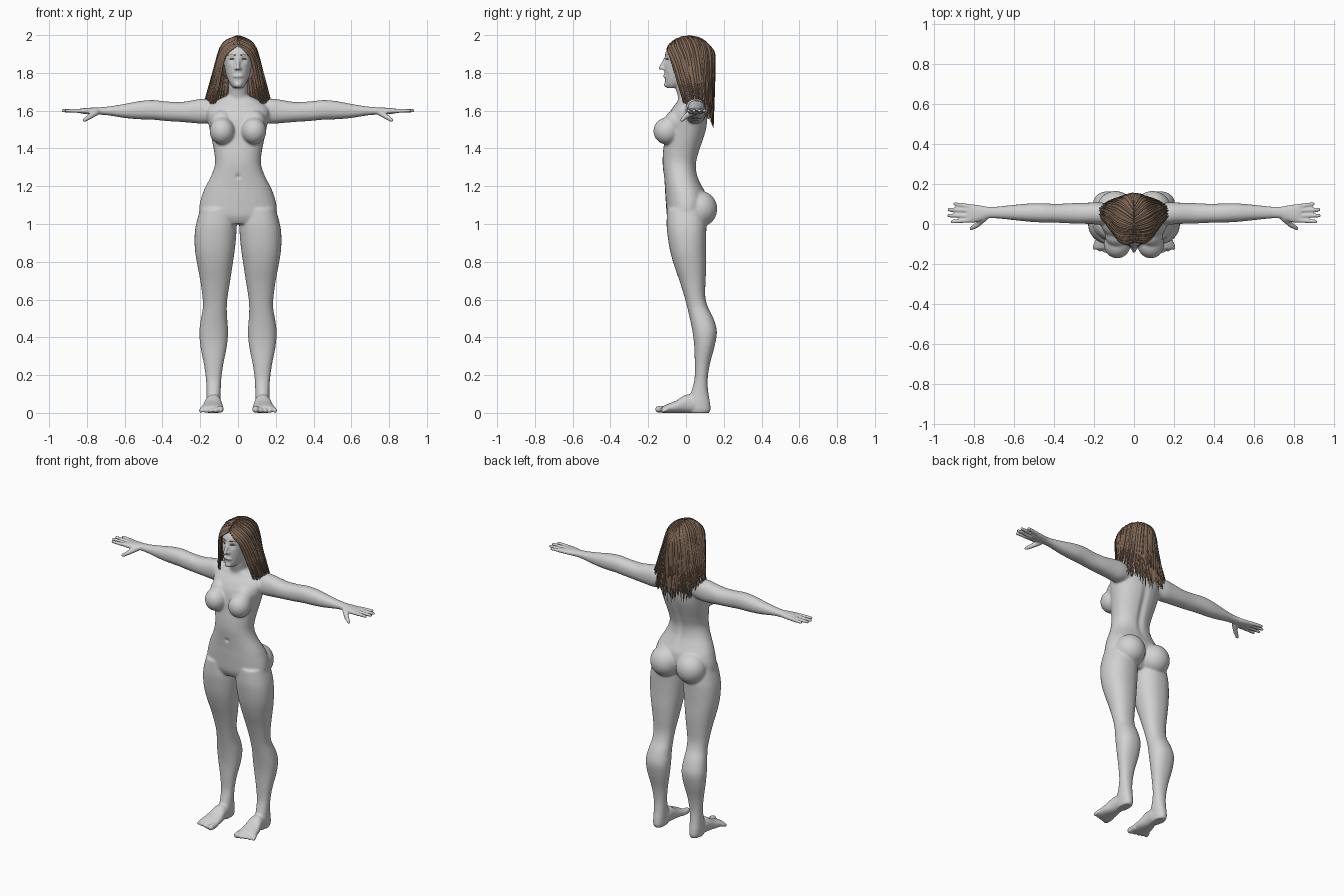
import bpy, bmesh, math, random
from mathutils import Vector, Matrix

random.seed(4)
if "Cube" in bpy.data.objects:
    bpy.data.objects.remove(bpy.data.objects["Cube"])


def material(name, rgb):
    m = bpy.data.materials.new(name)
    m.use_nodes = True
    m.diffuse_color = (*rgb, 1)
    m.node_tree.nodes["Principled BSDF"].inputs["Base Color"].default_value = (*rgb, 1)
    return m


grey = material("clay grey", (0.64, 0.64, 0.64))
brown = material("hair brown", (0.22, 0.14, 0.095))


def add_object(name, data, mat):
    ob = bpy.data.objects.new(name, data)
    bpy.context.collection.objects.link(ob)
    data.materials.append(mat)
    bpy.ops.object.select_all(action="DESELECT")
    ob.select_set(True)
    bpy.context.view_layer.objects.active = ob
    return ob


def apply_modifier(ob, kind, **settings):
    mod = ob.modifiers.new(kind.lower(), kind)
    for key, value in settings.items():
        setattr(mod, key, value)
    bpy.ops.object.modifier_apply(modifier=mod.name)


def spline(p, t):
    """Smooth value between the middle two of four rows."""
    return [b + 0.5 * t * (c - a + t * (2 * a - 5 * b + 4 * c - d + t * (3 * (b - c) + d - a)))
            for a, b, c, d in zip(*p)]


def loft(bm, axis, rows, side=1, steps=3, sides=28):
    """Rounded rings along an axis; row = position, then extents on the other two axes."""
    n = len(rows)
    dense = [spline([rows[max(0, min(n - 1, i + k))] for k in (-1, 0, 1, 2)], j / steps)
             for i in range(n - 1) for j in range(steps)] + [rows[-1]]
    rings = []
    for pos, a0, a1, b0, b1 in dense:
        ring = []
        for k in range(sides):
            ang = math.tau * k / sides
            c, s = (math.copysign(abs(f(ang)) ** 0.9, f(ang)) for f in (math.cos, math.sin))
            co = [(a0 + a1) / 2 + (a1 - a0) / 2 * c, (b0 + b1) / 2 + (b1 - b0) / 2 * s]
            co.insert(axis, pos)
            ring.append(bm.verts.new((co[0] * side, co[1], co[2])))
        rings.append(ring)
    for lo, hi in zip(rings, rings[1:]):
        for k in range(sides):
            bm.faces.new((lo[k], lo[k - 1], hi[k - 1], hi[k]))
    bm.faces.new(rings[0])
    bm.faces.new(rings[-1])


def ball(bm, centre, size, side=1):
    mat = Matrix.Translation((centre[0] * side, *centre[1:])) @ Matrix.Diagonal((*size, 1))
    bmesh.ops.create_icosphere(bm, subdivisions=3 if max(size) > 0.03 else 2, radius=1, matrix=mat)


def limb(bm, start, end, r0, r1, side=1):
    a, b = Vector(start), Vector(end)
    count = int((b - a).length / 0.004) + 2
    for i in range(count):
        t = i / (count - 1)
        ball(bm, a.lerp(b, t), [r0 + (r1 - r0) * t] * 3, side)


bm = bmesh.new()
# torso and neck
loft(bm, 2, [
    (1.00, -.14, .14, -.08, .06), (1.04, -.20, .20, -.10, .09), (1.10, -.204, .204, -.106, .11),
    (1.16, -.188, .188, -.11, .105), (1.20, -.171, .171, -.112, .085), (1.26, -.14, .14, -.118, .06),
    (1.32, -.122, .122, -.124, .055), (1.38, -.126, .126, -.122, .07), (1.44, -.138, .138, -.115, .09),
    (1.50, -.15, .15, -.11, .108), (1.56, -.163, .163, -.10, .115), (1.61, -.165, .165, -.075, .112),
    (1.65, -.12, .12, -.045, .095), (1.68, -.06, .06, -.036, .07)])
loft(bm, 2, [(1.60, -.06, .06, -.04, .08), (1.67, -.053, .053, -.042, .066),
             (1.72, -.05, .05, -.055, .06), (1.79, -.05, .05, -.06, .06)])
# head with nose, lips and chin
loft(bm, 2, [
    (1.72, -.022, .022, -.098, -.05), (1.74, -.041, .041, -.109, .0), (1.78, -.06, .06, -.112, .06),
    (1.82, -.07, .07, -.115, .10), (1.87, -.077, .077, -.114, .12), (1.92, -.077, .077, -.104, .12),
    (1.96, -.055, .055, -.068, .09), (1.98, -.025, .025, -.02, .05)])
limb(bm, (0, -.11, 1.875), (0, -.134, 1.826), .008, .011)
limb(bm, (-.02, -.108, 1.782), (.02, -.108, 1.782), .008, .008)
limb(bm, (-.012, -.112, 1.783), (.012, -.112, 1.783), .009, .009)
ball(bm, (0, -.104, 1.737), (.02, .013, .015))

for s in (1, -1):
    ball(bm, (.011, -.118, 1.822), (.009, .01, .008), s)
    # chest and seat
    ball(bm, (.084, -.102, 1.492), (.067, .071, .072), s)
    ball(bm, (.086, -.055, 1.54), (.06, .06, .065), s)
    ball(bm, (.093, .075, 1.08), (.094, .091, .096), s)
    # leg
    loft(bm, 2, [
        (1.08, .02, .20, -.10, .10), (1.00, .008, .222, -.103, .108), (.94, .009, .23, -.098, .107),
        (.86, .017, .228, -.085, .106), (.78, .029, .215, -.063, .107), (.70, .041, .20, -.035, .104),
        (.62, .054, .189, -.01, .102), (.56, .059, .186, .006, .116), (.50, .057, .196, .02, .146),
        (.43, .052, .205, .034, .164), (.35, .059, .199, .044, .151), (.26, .077, .181, .046, .127),
        (.18, .088, .17, .045, .115), (.12, .091, .167, .03, .117), (.06, .092, .168, .01, .126),
        (.02, .094, .166, .01, .13), (0, .10, .16, .02, .122)], s)
    # foot and toes
    loft(bm, 1, [
        (.10, .10, .16, 0, .06), (.05, .09, .167, 0, .09), (0, .087, .174, 0, .097),
        (-.05, .08, .187, 0, .066), (-.10, .077, .197, 0, .046), (-.125, .08, .196, 0, .034)], s)
    for i in range(5):
        r = .019 if i == 0 else .0145 - .0008 * i
        x = .094 + .0245 * i
        limb(bm, (x, -.10, .02), (x + .001 * i, -.144 + .006 * i, r), r, r, s)
    # arm and palm
    loft(bm, 0, [
        (.10, .0, .10, 1.55, 1.65), (.17, -.004, .108, 1.531, 1.664), (.22, .0, .107, 1.533, 1.659),
        (.30, .002, .105, 1.54, 1.646), (.38, .006, .101, 1.545, 1.649), (.45, .007, .103, 1.552, 1.656),
        (.52, .011, .103, 1.554, 1.651), (.60, .019, .096, 1.561, 1.636), (.68, .027, .088, 1.574, 1.623),
        (.73, .028, .086, 1.579, 1.618), (.77, .014, .093, 1.58, 1.616), (.81, .005, .099, 1.582, 1.614),
        (.835, .008, .098, 1.586, 1.61)], s)
    # fingers and thumb
    for y0, tip_x, tip_y in ((.088, .895, .10), (.066, .924, .073), (.042, .926, .042), (.019, .908, .012)):
        limb(bm, (.82, y0, 1.599), (tip_x, tip_y, 1.6), .0125, .0095, s)
    limb(bm, (.75, .03, 1.592), (.785, -.004, 1.568), .018, .014, s)
    limb(bm, (.785, -.004, 1.568), (.813, -.022, 1.55), .014, .01, s)

# fuse the parts into one skin
bmesh.ops.recalc_face_normals(bm, faces=bm.faces)
mesh = bpy.data.meshes.new("body")
bm.to_mesh(mesh)
bm.free()
body = add_object("body", mesh, grey)
apply_modifier(body, "REMESH", mode="VOXEL", voxel_size=.0055)
apply_modifier(body, "SMOOTH", factor=.5, iterations=2)
soft = body.vertex_groups.new(name="soft areas")
soft.add([v.index for v in body.data.vertices
          if abs(v.co.x) < .7 and .07 < v.co.z < 1.71], 1, "REPLACE")
apply_modifier(body, "SMOOTH", factor=.5, iterations=14, vertex_group=soft.name)


def bump(co, centre, width):
    return math.exp(-(co - Vector(centre)).length_squared / width ** 2)


# press in the eye sockets, navel and spine line
for v in body.data.vertices:
    co = v.co.copy()
    if co.y < 0:
        for s in (1, -1):
            v.co.y += .010 * bump(co, (.032 * s, -.105, 1.868), .016)
            v.co.y -= .005 * bump(co, (.032 * s, -.098, 1.866), .009)
        v.co.y += .008 * bump(co, (0, -.118, 1.25), .012)
    elif 1.18 < co.z < 1.62 and abs(co.x) < .1:
        fade = math.sin(math.pi * (co.z - 1.18) / .44)
        v.co.y -= .010 * fade * math.exp(-(co.x / .02) ** 2)
body.data.polygons.foreach_set("use_smooth", [True] * len(body.data.polygons))
body.data.materials.clear()
body.data.materials.append(grey)
body.data.update()
bpy.context.view_layer.update()


def strands(name, paths, depth, resolution):
    """Tapered strands; each path is a list of (point, radius)."""
    cu = bpy.data.curves.new(name, "CURVE")
    cu.dimensions = "3D"
    cu.bevel_depth, cu.bevel_resolution, cu.resolution_u = depth, 1, resolution
    cu.use_fill_caps = True
    for path in paths:
        sp = cu.splines.new("NURBS")
        sp.points.add(len(path) - 1)
        sp.use_endpoint_u, sp.order_u = True, 3
        for pt, (co, r) in zip(sp.points, path):
            pt.co, pt.radius = (*co, 1), r
    add_object(name, cu, brown)
    bpy.ops.object.convert(target="MESH")


# eyebrows and lashes laid on the face
face_lines = []
for s in (1, -1):
    for xs, z, rise in (((.014, .032, .054), 1.894, .005), ((.018, .033, .048), 1.872, .004)):
        path = []
        for i, x in enumerate(xs):
            pz = z + (rise if i == 1 else 0)
            hit, loc, _, _ = body.ray_cast((x * s, -.5, pz), (0, 1, 0))
            path.append((Vector((x * s, (loc.y if hit else -.1) - .001, pz)), (.8, 1, .4)[i]))
        face_lines.append(path)
strands("eyebrows_and_lashes", face_lines, .0028, 4)

# hair base over the scalp, open at the face
centre, size = Vector((0, .015, 1.864)), Vector((.107, .135, .131))
bm = bmesh.new()
bmesh.ops.create_uvsphere(bm, u_segments=40, v_segments=28, radius=1)
for v in bm.verts:
    v.co = centre + v.co * size * .94
bmesh.ops.delete(bm, geom=[v for v in bm.verts if v.co.z < 1.76
                           or v.co.y < -.105 + (1.95 - v.co.z) * .65], context="VERTS")
for f in bm.faces:
    f.smooth = True
mesh = bpy.data.meshes.new("hair_base")
bm.to_mesh(mesh)
bm.free()
add_object("hair_base", mesh, brown)

# long strands falling from a centre parting
paths = []
count = 80
for s in (1, -1):
    for i in range(count):
        t = i / (count - 1)
        rise = math.radians(38 + 100 * t)
        turn = math.radians(46 + 134 * t)
        lift = size * random.uniform(.95, 1.01)
        root = Vector((.03, -math.cos(rise), math.sin(rise)))
        brow = Vector((math.sin(turn), -math.cos(turn), .12))
        bends = [root, (root * 2 + brow).normalized(), (root + brow * 1.5).normalized() * 1.03, brow]
        pts = [centre + b * lift for b in bends]
        back = max(0, (t - .45) / .55)
        end = Vector((.178 * math.sin(turn) * (1 - .15 * back), .06 - .085 * math.cos(turn),
                      1.62 - .10 * back + random.uniform(-.035, .045)))
        pts += [pts[-1].lerp(end, .45), end]
        paths.append([(Vector((p.x * s, p.y, p.z)), r)
                      for p, r in zip(pts, (.5, .8, .9, 1, .85, .15))])
strands("hair_strands", paths, .0085, 3)
